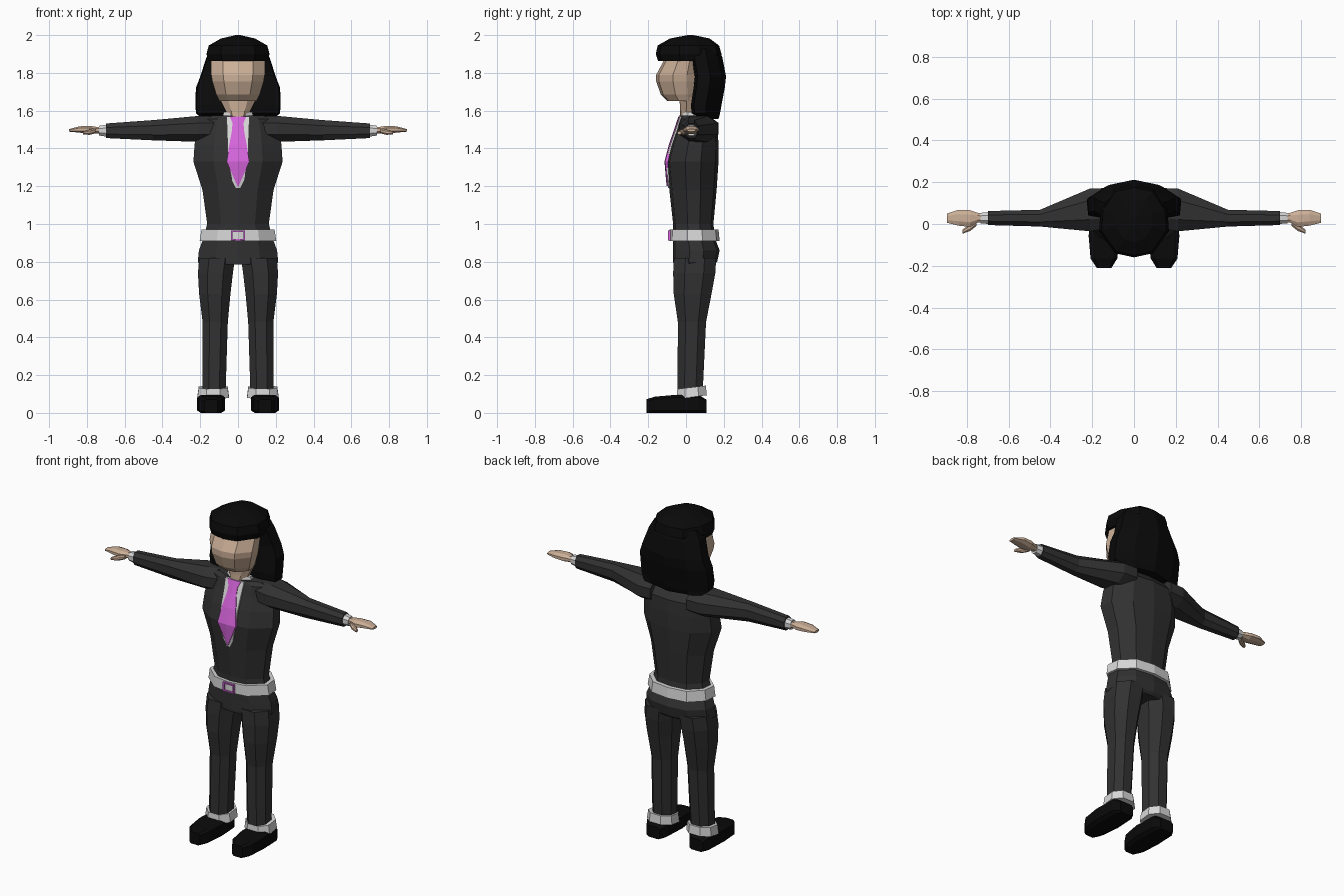
import bpy, bmesh


def material(name, rgb):
    m = bpy.data.materials.new(name)
    m.diffuse_color = (*rgb, 1)
    return m


SUIT = material("charcoal cloth", (0.031, 0.031, 0.031))
BLACK = material("black", (0.003, 0.003, 0.003))
WHITE = material("off white", (0.68, 0.68, 0.68))
SKIN = material("skin", (0.60, 0.43, 0.31))
PINK = material("pink", (0.68, 0.13, 0.72))


def loft(name, rings, mat):
    """Skin a closed solid over a list of rings with equal point counts."""
    bm = bmesh.new()
    loops = [[bm.verts.new(p) for p in r] for r in rings]
    n = len(loops[0])
    for a, b in zip(loops, loops[1:]):
        for i in range(n):
            j = (i + 1) % n
            bm.faces.new((a[i], a[j], b[j], b[i]))
    bm.faces.new(loops[0])
    bm.faces.new(loops[-1])
    bmesh.ops.recalc_face_normals(bm, faces=bm.faces)
    me = bpy.data.meshes.new(name)
    bm.to_mesh(me)
    bm.free()
    me.materials.append(mat)
    ob = bpy.data.objects.new(name, me)
    bpy.context.collection.objects.link(ob)
    return ob


def octagon(a0, a1, b0, b1, k=0.45):
    ca, cb, ra, rb = (a0 + a1) / 2, (b0 + b1) / 2, (a1 - a0) / 2, (b1 - b0) / 2
    pts = [(1, -k), (1, k), (k, 1), (-k, 1), (-1, k), (-1, -k), (-k, -1), (k, -1)]
    return [(ca + u * ra, cb + v * rb) for u, v in pts]


def body_ring(z, w, f, b):
    """Ten-sided symmetric section: half width, front y, back y."""
    d = b - f
    half = [(0.55, f + 0.06 * d), (1, f + 0.36 * d), (0.96, f + 0.66 * d), (0.58, b - 0.06 * d)]
    right = [(u * w, y, z) for u, y in half]
    left = [(-x, y, z) for x, y, z in reversed(right)]
    return [(0, f, z)] + right + [(0, b, z)] + left


def body(name, rows, mat):
    return loft(name, [body_ring(*r) for r in rows], mat)


# Jacket and hips
body("suit_body", [
    (0.785, 0.205, -0.066, 0.15), (0.80, 0.213, -0.068, 0.165), (0.86, 0.207, -0.068, 0.178),
    (0.92, 0.185, -0.068, 0.155), (1.00, 0.163, -0.068, 0.145), (1.18, 0.188, -0.088, 0.162),
    (1.33, 0.236, -0.103, 0.172), (1.42, 0.23, -0.08, 0.172), (1.50, 0.215, -0.052, 0.168),
    (1.555, 0.20, -0.034, 0.12), (1.575, 0.13, -0.025, 0.08)], SUIT)

# Belt and buckle
body("belt", [(0.91, 0.203, -0.088, 0.178), (0.972, 0.193, -0.086, 0.172)], WHITE)


def bar(name, x0, x1, z0, z1):
    loft(name, [[(x, y, z) for x, z in ((x0, z0), (x1, z0), (x1, z1), (x0, z1))]
                for y in (-0.094, -0.078)], PINK)


for s in (-1, 1):
    bar("buckle_side", s * 0.033 - 0.004, s * 0.033 + 0.004, 0.912, 0.966)
    bar("buckle_rail", -0.03, 0.03, 0.939 + s * 0.023 - 0.004, 0.939 + s * 0.023 + 0.004)


# Shirt front and tie: strips following the chest
def strip(name, rows, depth, mat):
    loft(name, [[(-w, y - depth, z), (0, y - depth - 0.003, z), (w, y - depth, z),
                 (w, y + 0.012, z), (-w, y + 0.012, z)] for z, w, y in rows], mat)


strip("shirt_front", [(1.19, 0.012, -0.089), (1.23, 0.032, -0.093), (1.33, 0.052, -0.103),
                      (1.42, 0.056, -0.08), (1.50, 0.058, -0.052), (1.57, 0.062, -0.029)], 0.003, WHITE)
strip("tie", [(1.20, 0.003, -0.092), (1.33, 0.06, -0.103), (1.42, 0.046, -0.08),
              (1.50, 0.031, -0.052), (1.535, 0.03, -0.041), (1.57, 0.044, -0.029)], 0.008, PINK)

# Collar, neck and head
body("collar", [(1.555, 0.085, -0.032, 0.075), (1.592, 0.076, -0.022, 0.07)], WHITE)
body("neck", [(1.56, 0.05, -0.034, 0.05), (1.60, 0.066, -0.032, 0.06),
              (1.67, 0.10, -0.034, 0.07)], SKIN)
body("head", [(1.652, 0.098, -0.10, 0.07), (1.685, 0.115, -0.133, 0.08), (1.755, 0.136, -0.158, 0.09),
              (1.79, 0.142, -0.158, 0.09), (1.875, 0.143, -0.112, 0.09)], SKIN)

# Hair: full cap with fringe, then long back part
body("hair_cap", [(1.862, 0.155, -0.148, 0.18), (1.90, 0.167, -0.16, 0.188), (1.945, 0.155, -0.15, 0.175),
                  (1.982, 0.09, -0.085, 0.125), (2.0, 0.012, 0.01, 0.04)], BLACK)


def hair_ring(z, w, f, b):
    right = [(0.6 * w, f, z), (0.97 * w, f + 0.015, z), (w, f + 0.5 * (b - f), z),
             (0.6 * w, b - 0.025, z)]
    return right + [(0, b, z)] + [(-x, y, z) for x, y, z in reversed(right)]


loft("long_hair", [hair_ring(*r) for r in (
    (1.555, 0.185, 0.10, 0.172), (1.585, 0.222, 0.03, 0.18), (1.63, 0.226, 0.026, 0.188),
    (1.72, 0.223, 0.04, 0.205), (1.78, 0.20, 0.047, 0.212), (1.88, 0.168, 0.03, 0.193),
    (1.93, 0.14, 0.03, 0.175))], BLACK)


# Limbs, mirrored left and right
def upright(name, rows, s, mat):
    loft(name, [[(s * x, y, z) for x, y in octagon(*r)] for z, *r in rows], mat)


def sideways(name, rows, s, mat):
    loft(name, [[(s * x, y, z) for y, z in octagon(*r)] for x, *r in rows], mat)


for s in (-1, 1):
    upright("trouser_leg", [
        (0.10, 0.066, 0.188, -0.045, 0.088), (0.48, 0.054, 0.187, -0.043, 0.106),
        (0.63, 0.04, 0.206, -0.065, 0.135), (0.74, 0.027, 0.212, -0.068, 0.155),
        (0.82, 0.016, 0.205, -0.064, 0.16)], s, SUIT)
    # Ankle cuff, higher at the back
    loft("trouser_cuff", [[(s * x, y, z + 0.12 * y) for x, y in octagon(*r)] for z, *r in (
        (0.08, 0.048, 0.215, -0.05, 0.11), (0.132, 0.054, 0.208, -0.046, 0.105))], WHITE)
    loft("shoe", [[(s * x, y, z) for x, z in octagon(x0, x1, 0, h, 0.72)] for y, x0, x1, h in (
        (-0.21, 0.108, 0.178, 0.072), (-0.165, 0.08, 0.208, 0.086), (-0.06, 0.068, 0.217, 0.095),
        (0.07, 0.075, 0.212, 0.095), (0.108, 0.098, 0.188, 0.07))], BLACK)
    # Sleeve, with the wide shoulder swept to the back
    sideways("sleeve", [
        (0.12, -0.02, 0.172, 1.44, 1.572), (0.21, -0.035, 0.17, 1.435, 1.572),
        (0.45, -0.012, 0.068, 1.443, 1.55), (0.70, -0.005, 0.062, 1.455, 1.532)], s, SUIT)
    sideways("shirt_cuff", [
        (0.69, 0.0, 0.058, 1.462, 1.526), (0.735, 0.003, 0.053, 1.468, 1.52)], s, WHITE)
    sideways("hand", [
        (0.72, 0.008, 0.048, 1.478, 1.514), (0.75, 0.006, 0.054, 1.48, 1.514),
        (0.785, -0.014, 0.066, 1.477, 1.52), (0.84, -0.008, 0.068, 1.484, 1.517),
        (0.895, 0.006, 0.05, 1.489, 1.502)], s, SKIN)
    sideways("thumb", [
        (0.755, -0.01, 0.02, 1.48, 1.505), (0.785, -0.034, 0.0, 1.472, 1.50),
        (0.82, -0.046, -0.026, 1.474, 1.49)], s, SKIN)
